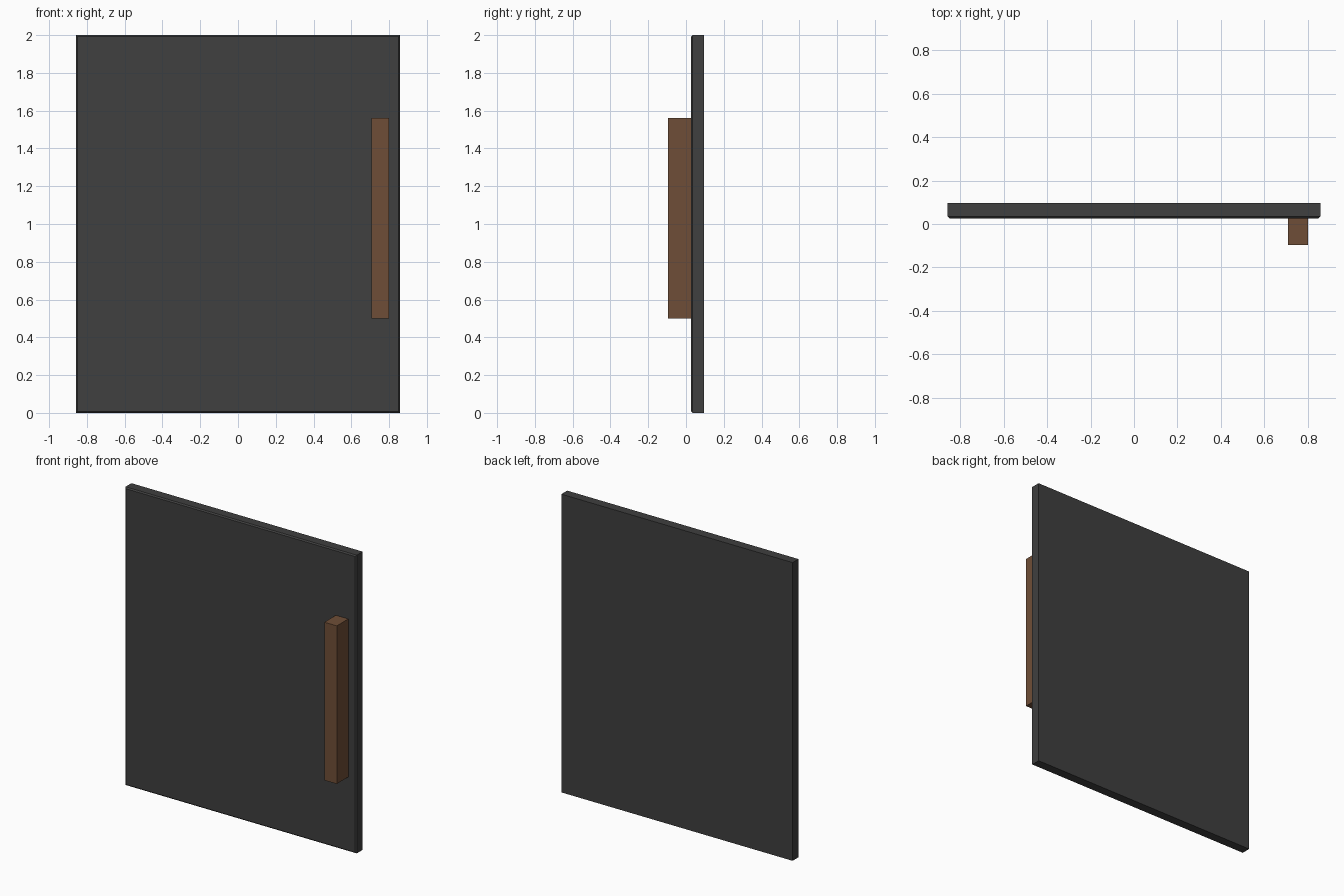
import bpy, bmesh

if "Cube" in bpy.data.objects:
    bpy.data.objects.remove(bpy.data.objects["Cube"])

def material(name, rgb):
    m = bpy.data.materials.new(name)
    m.diffuse_color = (*rgb, 1)
    m.use_nodes = True
    m.node_tree.nodes["Principled BSDF"].inputs["Base Color"].default_value = m.diffuse_color
    return m

def box(name, lo, hi, mat, front_chamfer=0):
    bm = bmesh.new()
    bmesh.ops.create_cube(bm, size=1)
    for v in bm.verts:
        v.co = [(a + b) / 2 + c * (b - a) for a, b, c in zip(lo, hi, v.co)]
    if front_chamfer:
        edges = [e for e in bm.edges if all(v.co.y < lo[1] + 1e-5 for v in e.verts)]
        bmesh.ops.bevel(bm, geom=edges, offset=front_chamfer, segments=1,
                        affect='EDGES', profile=0.5)
    bmesh.ops.recalc_face_normals(bm, faces=bm.faces)
    mesh = bpy.data.meshes.new(name)
    bm.to_mesh(mesh)
    bm.free()
    mesh.materials.append(mat)
    ob = bpy.data.objects.new(name, mesh)
    bpy.context.collection.objects.link(ob)
    return ob

charcoal = material("charcoal", (0.05, 0.05, 0.05))
brown = material("brown wood", (0.159, 0.076, 0.038))

# Door slab with a fine chamfer around its front face
box("door_panel", (-0.858, 0.026, 0), (0.858, 0.096, 2), charcoal, 0.008)
# Vertical bar handle on the front
box("door_handle", (0.708, -0.096, 0.5), (0.8, 0.028, 1.56), brown)
